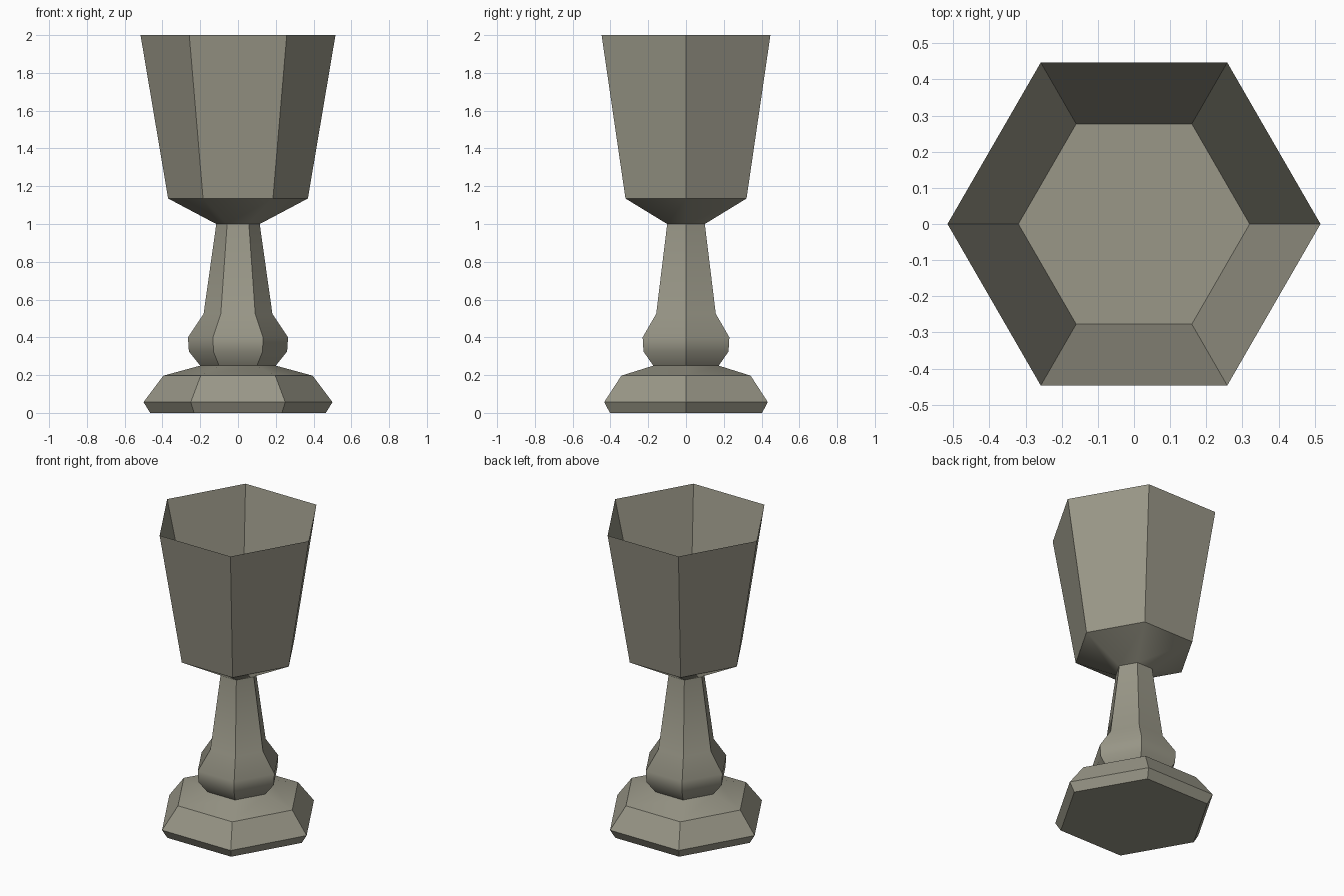
import bpy, bmesh, math

if "Cube" in bpy.data.objects:
    bpy.data.objects.remove(bpy.data.objects["Cube"])

SIDES = 6

metal = bpy.data.materials.new("dull pewter")
metal.diffuse_color = (0.32, 0.31, 0.245, 1.0)
metal.use_nodes = True
metal.node_tree.nodes["Principled BSDF"].inputs["Base Color"].default_value = metal.diffuse_color


def lathe(name, profile, cap_start=False, cap_end=False):
    """Six-sided turned part from (radius, height) pairs, corners on the x axis."""
    bm = bmesh.new()
    rings = []
    for r, z in profile:
        rings.append([bm.verts.new((r * math.cos(2 * math.pi * i / SIDES),
                                    r * math.sin(2 * math.pi * i / SIDES), z))
                      for i in range(SIDES)])
    for a, b in zip(rings, rings[1:]):
        for i in range(SIDES):
            j = (i + 1) % SIDES
            bm.faces.new((a[i], a[j], b[j], b[i]))
    if cap_start:
        bm.faces.new(rings[0][::-1])
    if cap_end:
        bm.faces.new(rings[-1])
    mesh = bpy.data.meshes.new(name)
    bm.to_mesh(mesh)
    bm.free()
    mesh.materials.append(metal)
    obj = bpy.data.objects.new(name, mesh)
    bpy.context.collection.objects.link(obj)
    # soft blend over gentle bends, crisp edges at the strong ones
    bpy.ops.object.select_all(action='DESELECT')
    obj.select_set(True)
    bpy.context.view_layer.objects.active = obj
    bpy.ops.object.shade_smooth_by_angle(angle=math.radians(36))
    return obj


# Bevelled foot with a closed underside
lathe("foot", [(0.465, 0.0), (0.50, 0.057), (0.395, 0.197), (0.20, 0.25)],
      cap_start=True)

# Stem with a swollen knob at the bottom
lathe("stem", [(0.20, 0.25), (0.26, 0.325), (0.265, 0.40),
               (0.182, 0.525), (0.115, 1.0)])

# Cup: underside, outer wall, knife-edge rim, inner wall and floor
lathe("cup", [(0.115, 1.0), (0.37, 1.135), (0.516, 2.0), (0.32, 1.17)],
      cap_end=True)
